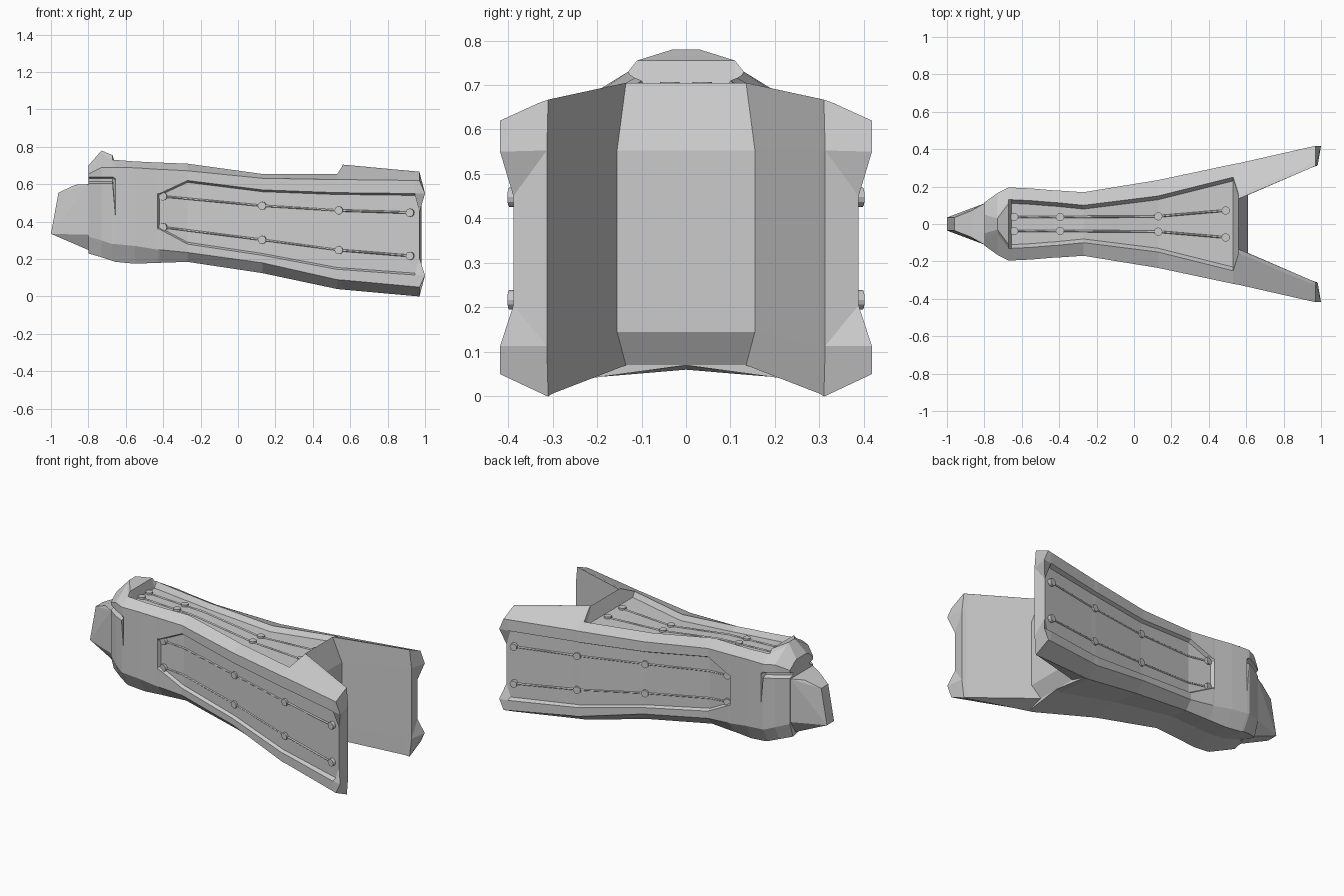
import bpy, bmesh
from mathutils import Vector

if "Cube" in bpy.data.objects:
    bpy.data.objects.remove(bpy.data.objects["Cube"])

# Hull stations: x, centre top z, rim y, rim z, outer y, shoulder z,
# side panel top z, side panel bottom z, lower side z, keel z, side panel depth
ROWS = [
    (-.80, .70, .07, .69, .115, .655, .64, .605, .32, .23, .03),
    (-.73, .78, .05, .765, .165, .69, .64, .605, .30, .21, .03),
    (-.67, .755, .13, .73, .195, .69, .64, .605, .28, .19, .03),
    (-.655, .695, .13, .73, .195, .69, .63, .42, .28, .185, 0),
    (-.55, .69, .125, .722, .19, .688, .60, .39, .27, .175, 0),
    (-.42, .685, .115, .716, .18, .68, .55, .36, .25, .18, .02),
    (-.27, .68, .10, .71, .17, .672, .62, .28, .235, .185, .02),
    (.13, .625, .15, .655, .235, .632, .57, .22, .18, .125, .02),
    (.53, .625, .25, .655, .32, .625, .555, .145, .09, .04, .02),
    (.56, .705, .155, .70, .325, .625, .555, .143, .088, .037, .02),
    (.97, .667, .33, .66, .418, .62, .55, .113, .05, 0, .03),
]


def interp(pts, x, col=1):
    for a, b in zip(pts, pts[1:]):
        if x <= b[0]:
            t = max(0, (x - a[0]) / (b[0] - a[0]))
            return a[col] + t * (b[col] - a[col])
    return pts[-1][col]


def section(row, y0=0.0, mid_x=0.0, mid_y=0.0, belly=.02):
    """Half cross-section: over the top, down the side, under, up the inside."""
    x, zc, yr, zr, yo, zs, pt, pb, zl, zb, d = row
    yz = [(y0, zc), (yr - .02, zc), (yr, zr), (yo, zs), (yo, pt),
          (yo - d, pt - .01), (yo - d, pb + .01), (yo, pb), (yo, zl),
          (yo * .745, zb), (y0, zb + belly)]
    loop = [Vector((x, y, z)) for y, z in yz]
    top_z = .553 if x > .5 else zc - .15
    low_z = .113 + (.97 - x) * .078 if x > .5 else zb + .1
    loop += [Vector((x + mid_x, y0 + mid_y, low_z)),
             Vector((x + mid_x, y0 + mid_y, top_z))]
    return loop


def finish(bm, name):
    bmesh.ops.remove_doubles(bm, verts=bm.verts, dist=.0005)
    bmesh.ops.recalc_face_normals(bm, faces=bm.faces)
    me = bpy.data.meshes.new(name)
    bm.to_mesh(me)
    bm.free()
    ob = bpy.data.objects.new(name, me)
    bpy.context.collection.objects.link(ob)
    return ob


# Forked hull
sections = []
for row in ROWS[:9]:
    if row[0] == -.42:      # step down into the side panel
        sections.append(section((-.43,) + row[1:10] + (0,)))
    sections.append(section(row))
crotch, tip = ROWS[9], ROWS[10]
sections.append(section(crotch, 0, .05, 0, .033))
body_count = len(sections)
sections.append(section(crotch, .135, .05, .02, .033))
near = tuple(a + (b - a) * .94 for a, b in zip(crotch, tip))
sections.append(section(near, .30, .01, .004, .004))
end = section(tip, .31, .012, .003, 0)
for i in (4, 7):            # pointed corners at the prong ends
    end[i].x = 1.0
end[5].z, end[6].z = .45, .205
sections.append(end)

bm = bmesh.new()
for side in (1, -1):
    loops = [[bm.verts.new((p.x, p.y * side, p.z)) for p in s] for s in sections]
    for k, (a, b) in enumerate(zip(loops, loops[1:])):
        for i in range(13):
            if i >= 10 and k < body_count - 1:
                continue    # no wall inside the closed body
            j = (i + 1) % 13
            bm.faces.new((a[i], a[j], b[j], b[i]))
    bm.faces.new(loops[0][:11])
    for f in ((0, 1, 2, 3), (0, 3, 4, 12), (4, 5, 12), (5, 6, 11, 12),
              (6, 7, 11), (7, 8, 10, 11), (8, 9, 10)):
        bm.faces.new([loops[-1][i] for i in f])
bmesh.ops.dissolve_degenerate(bm, dist=.0005, edges=bm.edges)
finish(bm, "forked_hull")

# Wedge nose
bm = bmesh.new()
for x, y, z in ((-.70, .12, .605), (-.80, .11, .60), (-.87, .07, .597), (-.96, .035, .555),
                (-1, .035, .335), (-.86, .04, .305), (-.80, .11, .33), (-.78, .06, .24),
                (-.70, .12, .30)):
    for s in (1, -1):
        bm.verts.new((x, y * s, z))
hull = bmesh.ops.convex_hull(bm, input=bm.verts)
bmesh.ops.delete(bm, geom=[v for v in bm.verts if not v.link_faces], context='VERTS')
finish(bm, "nose")


# Rails with round studs
def rail(name, pts):
    cu = bpy.data.curves.new(name, 'CURVE')
    cu.dimensions = '3D'
    cu.bevel_depth = .006
    cu.bevel_resolution = 0
    sp = cu.splines.new('POLY')
    sp.points.add(len(pts) - 1)
    for p, q in zip(sp.points, pts):
        p.co = (*q, 1)
    bpy.context.collection.objects.link(bpy.data.objects.new(name, cu))


def stud(name, loc, axis):
    bpy.ops.mesh.primitive_cylinder_add(vertices=12, radius=.022, depth=.024, location=loc)
    ob = bpy.context.object
    ob.name = name
    ob.rotation_euler = Vector(axis).to_track_quat('Z', 'Y').to_euler()


SIDE = {"upper": [(-.40, .535), (.13, .485), (.54, .46), (.92, .448)],
        "lower": [(-.40, .37), (.13, .303), (.54, .248), (.92, .217)]}
TOP = [(-.64, .037), (-.395, .037), (.13, .041), (.49, .072)]

for s in (1, -1):
    for label, path in SIDE.items():
        def on_side(x):
            return (x, s * (interp(ROWS, x, 4) - .021), interp(path, x))
        xs = sorted([p[0] for p in path] + [-.27])
        rail(f"{label}_side_rail", [on_side(x) for x in xs])
        for x, _ in path:
            stud(f"{label}_side_stud", on_side(x), (-.2, s, 0))

    def on_top(x):
        return (x, s * interp(TOP, x), interp(ROWS, x, 1))
    rail("top_rail", [on_top(x) for x in (-.64, -.55, -.42, -.27, .13, .49)])
    for x, _ in TOP:
        stud("top_stud", on_top(x), (0, 0, 1))
